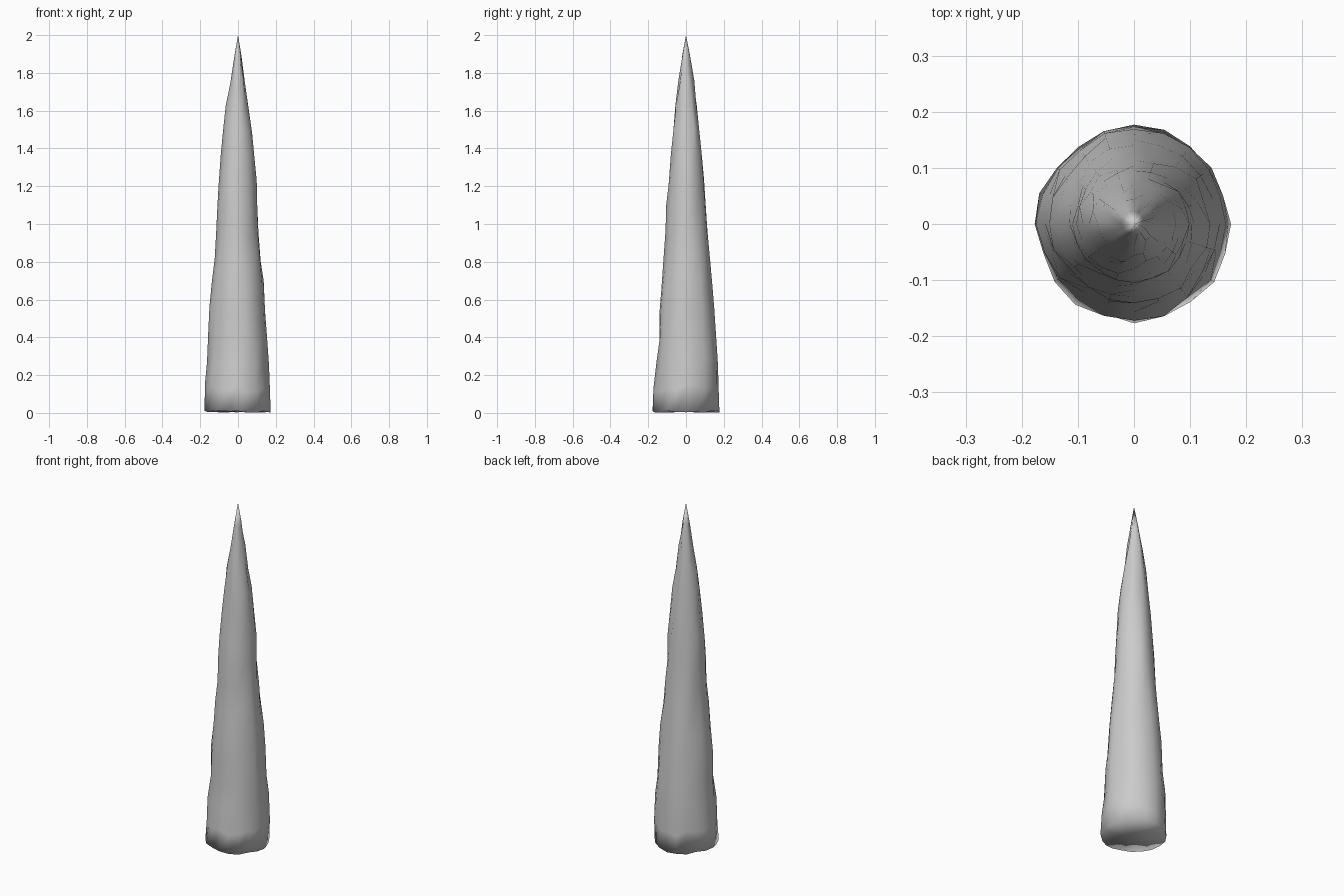
import bpy, bmesh, math, random

if "Cube" in bpy.data.objects:
    bpy.data.objects.remove(bpy.data.objects["Cube"])

random.seed(4)
SIDES = 20

# Outline: height, then radius towards +x, +y, -x, -y
PROFILE = [
    (0.007, .173, .177, .177, .177),
    (0.13, .168, .173, .175, .172),
    (0.27, .164, .169, .164, .157),
    (0.40, .153, .160, .158, .141),
    (0.54, .143, .150, .151, .141),
    (0.68, .136, .140, .138, .130),
    (0.82, .120, .128, .123, .118),
    (0.95, .108, .114, .115, .108),
    (1.08, .102, .104, .110, .105),
    (1.22, .099, .095, .103, .092),
    (1.35, .088, .084, .091, .080),
    (1.48, .075, .070, .080, .068),
    (1.61, .053, .058, .065, .056),
    (1.74, .036, .044, .044, .040),
    (1.87, .018, .023, .022, .021),
]


def radius(row, a):
    """Blend the four direction radii around the ring."""
    t = (a / (math.pi / 2)) % 4
    i, f = int(t), t - int(t)
    return row[1 + i] * (1 - f) + row[1 + (i + 1) % 4] * f


# Spike: jittered rings closed by a tip and a flat base
bm = bmesh.new()
rings = []
for k, row in enumerate(PROFILE):
    ring = []
    for s in range(SIDES):
        a = 2 * math.pi * s / SIDES
        jitter = 1.0 if s % 5 == 0 else random.uniform(0.945, 1.015)
        r = radius(row, a) * jitter
        dz = random.uniform(-0.007, 0.007) if k == 0 else random.uniform(-0.025, 0.025)
        ring.append(bm.verts.new((r * math.cos(a), r * math.sin(a), row[0] + dz)))
    rings.append(ring)

for lo, hi in zip(rings, rings[1:]):
    for s in range(SIDES):
        n = (s + 1) % SIDES
        bm.faces.new((lo[s], lo[n], hi[n], hi[s]))

tip = bm.verts.new((0, 0, 2))
base = bm.verts.new((0, 0, 0.005))
for s in range(SIDES):
    n = (s + 1) % SIDES
    bm.faces.new((rings[-1][s], rings[-1][n], tip))
    bm.faces.new((rings[0][n], rings[0][s], base))
for f in bm.faces:
    f.smooth = True

mesh = bpy.data.meshes.new("rock_spike")
bm.to_mesh(mesh)
bm.free()
bpy.context.collection.objects.link(bpy.data.objects.new("rock_spike", mesh))
